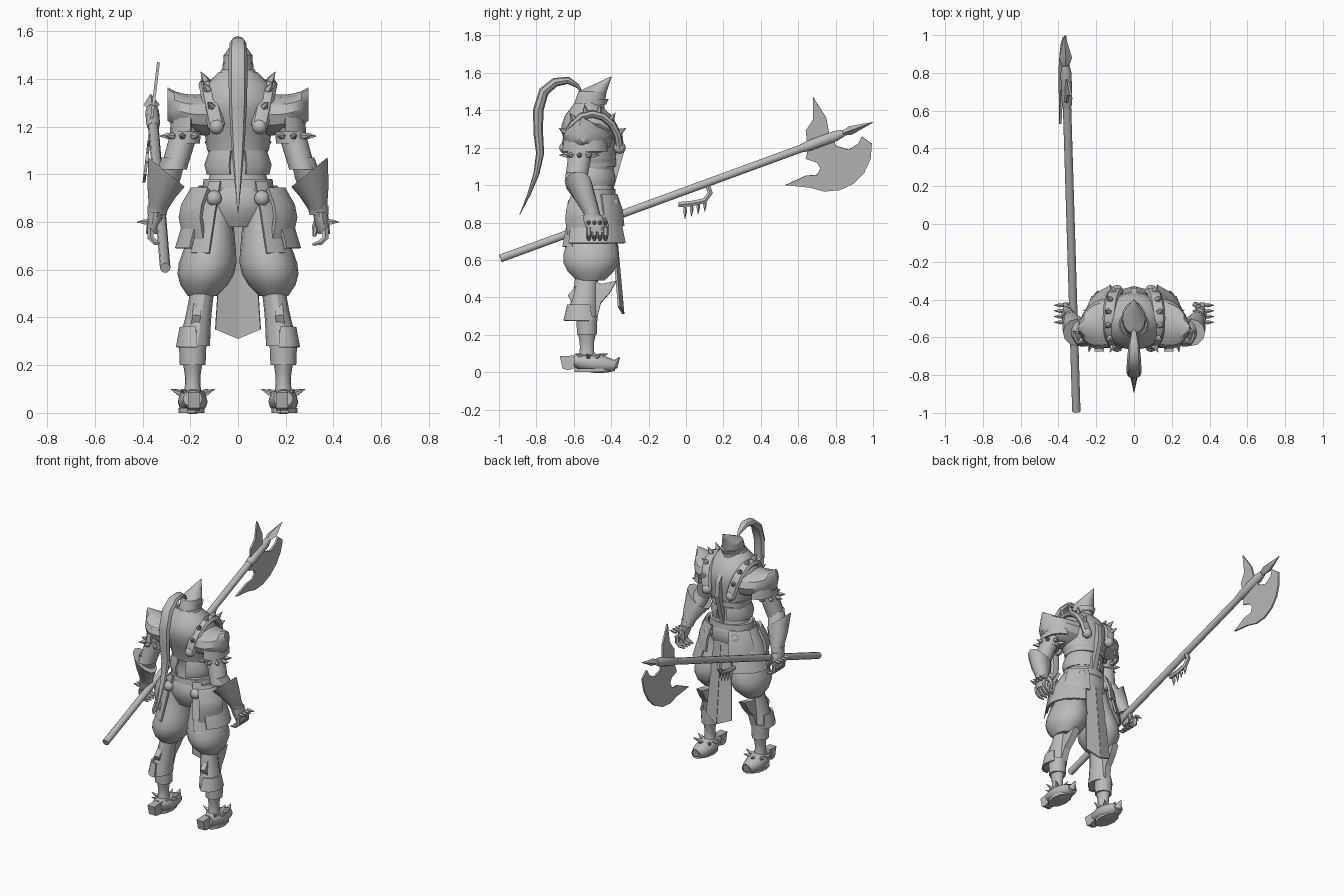
import bpy, bmesh
from math import sin, cos, pi, tau, radians
from mathutils import Vector

if "Cube" in bpy.data.objects:
    bpy.data.objects.remove(bpy.data.objects["Cube"])

COLOUR = (0.5, 0.5, 0.5, 1)
grey = bpy.data.materials.new("plain grey")
grey.use_nodes = True
grey.diffuse_color = COLOUR
grey.node_tree.nodes["Principled BSDF"].inputs["Base Color"].default_value = COLOUR

# The figure stands behind the middle, since the weapon reaches far forward
BODY_Y = -0.5
X, Y, Z = Vector((1, 0, 0)), Vector((0, 1, 0)), Vector((0, 0, 1))
SECTION = {'x': (Y, Z), 'y': (X, Z), 'z': (X, Y)}


def mix(a, b, t):
    return a + (b - a) * t


def finish(name, bm, mirror=True, thick=0, angle=40):
    """Turn a bmesh into an object, optionally thickened and mirrored."""
    bmesh.ops.recalc_face_normals(bm, faces=bm.faces)
    mesh = bpy.data.meshes.new(name)
    bm.to_mesh(mesh)
    bm.free()
    mesh.materials.append(grey)
    ob = bpy.data.objects.new(name, mesh)
    ob.location.y = BODY_Y
    bpy.context.collection.objects.link(ob)
    bpy.ops.object.select_all(action='DESELECT')
    ob.select_set(True)
    bpy.context.view_layer.objects.active = ob
    if thick:
        solid = ob.modifiers.new("thickness", 'SOLIDIFY')
        solid.thickness, solid.offset = thick, 0
        bpy.ops.object.modifier_apply(modifier=solid.name)
    bpy.ops.object.shade_smooth_by_angle(angle=radians(angle))
    if mirror:
        ob.modifiers.new("mirror", 'MIRROR').use_mirror_merge = False


def skin(bm, rings, closed=True):
    rows = [[bm.verts.new(point) for point in ring] for ring in rings]
    count = len(rows[0])
    for low, high in zip(rows, rows[1:]):
        for i in range(count if closed else count - 1):
            j = (i + 1) % count
            bm.faces.new((low[i], low[j], high[j], high[i]))
    if closed:
        bm.faces.new(rows[0])
        bm.faces.new(rows[-1])


def ellipse(centre, u, v, count):
    return [Vector(centre) + u * cos(tau * i / count) + v * sin(tau * i / count) for i in range(count)]


def loft(name, rule, axis='z', steps=6, sides=14, **options):
    """Elliptic sections; the rule maps 0..1 to a centre and two radii."""
    u, v = SECTION[axis]
    rings = []
    for i in range(steps + 1):
        centre, wide, deep = rule(i / steps)
        rings.append(ellipse(centre, u * wide, v * deep, sides))
    bm = bmesh.new()
    skin(bm, rings)
    finish(name, bm, **options)


def limb(name, start, end, wide, deep=1.0, swell=0.0, lean=1.0, **options):
    """Tapered body part with a swelling whose peak moves along with lean."""
    def rule(t):
        radius = mix(*wide, t) + swell * sin(pi * t ** lean)
        return mix(Vector(start), Vector(end), t), radius, radius * deep
    loft(name, rule, **options)


def add_tube(bm, path, radii, sides=8, side=X, flat=1.0):
    points = [Vector(p) for p in path]
    rings = []
    for i, (point, radius) in enumerate(zip(points, radii)):
        along = (points[min(i + 1, len(points) - 1)] - points[max(i - 1, 0)]).normalized()
        u = (side - along * side.dot(along)).normalized()
        rings.append(ellipse(point, u * radius, along.cross(u) * radius * flat, sides))
    skin(bm, rings)


def tube(name, path, radii, mirror=True, **options):
    bm = bmesh.new()
    add_tube(bm, path, radii, **options)
    finish(name, bm, mirror)


def spikes(name, pairs, radius, mirror=True):
    """Faceted studs, each from a base point along a direction."""
    bm = bmesh.new()
    for base, out in pairs:
        base, out = Vector(base), Vector(out)
        side = Y if abs(out.normalized().z) > 0.8 else Z
        path = [base - out * 0.3, base + out * 0.2, base + out]
        add_tube(bm, path, [radius * 0.7, radius, 0.001], sides=5, side=side)
    finish(name, bm, mirror, angle=20)


def spike_ring(name, centre, reach, length, angles, radius, lift=0.0):
    outs = [Vector((cos(radians(a)), sin(radians(a)), lift)) for a in angles]
    spikes(name, [(Vector(centre) + reach * (out - Z * lift), out * length) for out in outs], radius)


def flap(name, first, last, rows, centre=(0, 0), deep=0.75, thick=0.012, steps=6):
    """Curved plate: an arc of a flared cone, rows give height and radius."""
    angles = [radians(mix(first, last, i / steps)) for i in range(steps + 1)]
    bm = bmesh.new()
    skin(bm, [[(centre[0] + r * cos(a), centre[1] + r * deep * sin(a), z) for a in angles]
              for z, r in rows], closed=False)
    finish(name, bm, thick=thick)


def plate(name, outline, thick, place, mirror=True):
    """Flat outline set into space by the place rule."""
    bm = bmesh.new()
    bm.faces.new([bm.verts.new(place(a, b)) for a, b in outline])
    finish(name, bm, mirror, thick, angle=20)


def bosses(name, centres, radius):
    bm = bmesh.new()
    for centre in centres:
        made = bmesh.ops.create_uvsphere(bm, u_segments=10, v_segments=6, radius=radius)
        bmesh.ops.translate(bm, verts=made["verts"], vec=centre)
    finish(name, bm)


# Torso, belt and collar
limb("belly", (0, .01, .93), (0, .01, 1.14), wide=(.14, .14), deep=.85, swell=-.025, sides=20, mirror=False)
limb("chest", (0, .01, 1.1), (0, -.03, 1.43), wide=(.13, .08), deep=.9, swell=.07, lean=1.5, sides=20, mirror=False)
limb("belt", (0, .01, .93), (0, .01, .98), wide=(.15, .145), deep=.77, steps=1, sides=20, mirror=False)
limb("gorget", (0, -.03, 1.33), (0, -.03, 1.44), wide=(.12, .07), steps=2, mirror=False)
flap("waist_guard", -75, 75, [(1.1, .115), (1.04, .135), (1, .125)], deep=.9)
plate("chest_ridge", [(.08, 1.38), (.16, 1.28), (.17, 1.18), (.11, .97), (.05, 1.1)], .03,
      lambda y, z: (0, y, z), mirror=False)


# Studded straps arching over the shoulders
def strap_direction(angle):
    return Vector((.04 * sin(angle), .145 * cos(angle), .18 * sin(angle)))


strap_start = Vector((.09, 0, 1.2))
tube("shoulder_strap", [strap_start + strap_direction(pi * i / 8) for i in range(9)], [.036] * 9, flat=.6)
stud_directions = [strap_direction(radians(a)) for a in range(25, 156, 26)]
spikes("strap_spikes", [(strap_start + d * 1.07, d.normalized() * .045 + X * .015) for d in stud_directions], .017)
bosses("strap_bosses", [strap_start + strap_direction(a) for a in (0, pi)], .033)

# Ridged shoulder guards with raised outer tips
loft("shoulder_guard", lambda t: ((mix(.12, .295, t), mix(-.02, -.05, t), 1.25 + .045 * t ** 3),
                                  .02 + .11 * (1 - t ** 4), mix(.09, .07, t)), axis='x', sides=12, angle=30)
flap("shoulder_skirt", -85, 85, [(1.28, .08), (1.18, .09)], centre=(.19, -.04), deep=1.3)

# Arms
limb("upper_arm", (.2, -.05, 1.26), (.27, -.09, 1.02), wide=(.06, .055), deep=1.1)
limb("arm_band", (.225, -.07, 1.13), (.22, -.07, 1.18), wide=(.065, .065), steps=1)
spike_ring("arm_band_spikes", (.22, -.07, 1.16), .065, .045, range(-120, 121, 40), .015)
limb("forearm", (.27, -.09, 1.07), (.34, 0, .83), wide=(.05, .035), swell=.012)
limb("wrist_cuff", (.34, 0, .83), (.335, -.01, .87), wide=(.04, .045), steps=1)

# Slanted gauntlet cuffs, high on the outside of the elbow
bm = bmesh.new()
skin(bm, [ellipse((.338, 0, .84), X * .034, Y * .043, 12),
          ellipse((.32, -.04, .93), Vector((.06, 0, .025)), Y * .06, 12),
          ellipse((.3, -.075, 1.01), Vector((.076, 0, .062)), Y * .072, 12)])
finish("gauntlet", bm)

# Hands with curled fingers and knuckle spikes
limb("palm", (.345, 0, .84), (.36, .02, .75), wide=(.03, .025), deep=1.8, swell=.003)
knuckles = [Vector((.367, mix(-.02, .07, i / 3), .775)) for i in range(4)]
bm = bmesh.new()
for knuckle in knuckles:
    add_tube(bm, [knuckle, knuckle - Z * .04, knuckle - Vector((.02, 0, .06)), knuckle - Vector((.055, 0, .07))],
             [.016, .015, .013, .005], sides=6, side=Y)
add_tube(bm, [(.34, .06, .82), (.325, .075, .78), (.32, .07, .74)], [.017, .015, .007], sides=6)
finish("fingers", bm)
spikes("knuckle_spikes", [(k + Vector((.016, 0, .025)), X * .042) for k in knuckles], .012)

# Helmet with a forward pointing crest and a long plume
limb("face", (0, -.01, 1.36), (0, -.01, 1.46), wide=(.055, .058), deep=1.35, steps=2, mirror=False)
limb("helmet", (0, -.02, 1.42), (0, 0, 1.5), wide=(.065, .06), deep=1.3, steps=2, mirror=False)
limb("visor_band", (0, -.01, 1.43), (0, 0, 1.46), wide=(.063, .066), deep=1.35, steps=1, mirror=False)
limb("helmet_point", (0, 0, 1.5), (0, .1, 1.58), wide=(.06, .002), deep=1.3, steps=3, mirror=False)
plume = [(-.05, 1.49), (-.08, 1.53), (-.13, 1.56), (-.2, 1.55), (-.26, 1.5), (-.29, 1.4), (-.29, 1.28),
         (-.28, 1.17), (-.3, 1.06), (-.34, .95), (-.39, .84)]
tube("plume", [(0, y, z) for y, z in plume],
     [.002 + .038 * sin(pi * (i / 10) ** .9) for i in range(len(plume))], flat=.7, mirror=False)

# Hips, skirt plates and hanging cloth
limb("hips", (0, .01, .97), (0, 0, .78), wide=(.13, .1), deep=.8, swell=.04, sides=16, mirror=False)
flap("back_skirt", -60, -36, [(.97, .145), (.84, .19), (.67, .24)])
flap("side_skirt", -40, 62, [(.94, .155), (.84, .215), (.69, .26)])
flap("hip_guard", -50, -4, [(.94, .19), (.87, .23), (.82, .24), (.73, .22)], deep=.75, thick=.02)
flap("front_hip_guard", 20, 68, [(.95, .17), (.86, .21), (.78, .22)], deep=.8, thick=.016)
bosses("hip_bosses", [(.1, -.1, .9), (.1, .11, .9)], .034)
plate("front_cloth", [(0, .97), (.055, .97), (.095, .35), (0, .31)], .012,
      lambda x, z: (x, .165 - .25 * abs(x) - max(0, z - .85) / 2, z))

# Baggy trousers
limb("trouser_leg", (.075, 0, .95), (.15, -.01, .49), wide=(.075, .06), deep=1.25, swell=.058, lean=2.4,
     steps=10, sides=18)

# Greaves with knee wings
limb("greave", (.15, -.03, .51), (.185, -.06, .28), wide=(.05, .068), deep=1.25, swell=-.004, angle=30)
flap("greave_flare", -100, 40, [(.36, .054), (.275, .07)], centre=(.185, -.06), deep=1.3)
plate("knee_wing", [(-.03, .5), (.05, .47), (.13, .487), (.09, .42), (.045, .37), (.025, .29), (-.04, .32)], .045,
      lambda y, z: (.16 + .1 * (.48 - z), y, z))
plate("calf_fin", [(-.08, .47), (-.13, .41), (-.11, .37), (-.15, .28), (-.07, .31)], .035,
      lambda y, z: (.17 + .1 * (.45 - z), y, z))
limb("shin_cuff", (.19, -.03, .3), (.19, -.03, .2), wide=(.058, .054), steps=1)
limb("shin", (.19, -.03, .21), (.19, -.03, .06), wide=(.042, .042), deep=1.2, swell=-.01)

# Curled boots with heel spurs and ankle spikes
limb("boot", (.19, -.1, .06), (.19, .12, .035), wide=(.04, .035), swell=.025, deep=.85, axis='y')
tube("toe_curl", [(.19, .08, .035), (.19, .12, .04), (.19, .145, .08)], [.04, .028, .003], flat=.8)
sole = ellipse((.195, 0, 0), X * .055, Y * .1, 10)
plate("boot_sole", [point.xy for point in sole], .02, lambda x, y: (x, y, .01))
plate("heel_spur", [(-.07, .03), (-.13, .01), (-.16, .02), (-.175, .085), (-.07, .09)], .05,
      lambda y, z: (.185, y, z))
limb("ankle_cuff", (.19, -.02, .06), (.19, -.025, .09), wide=(.055, .05), deep=1.1, steps=1)
spike_ring("ankle_spikes", (.19, -.01, .08), .05, .045, range(-60, 181, 48), .013, lift=.45)

# Long polearm held in one hand
butt, tip = Vector((-.305, -.5, .605)), Vector((-.366, 1.5, 1.336))


def on_shaft(t, drop=0.0):
    return mix(butt, tip, t) - Z * drop


def in_blade(y, z):
    return (mix(-.51, -.39, z), y, z)


tube("shaft", [on_shaft(.004), on_shaft(.91)], [.022] * 2, sides=10, mirror=False)
tube("shaft_socket", [on_shaft(t) for t in (.81, .83, .9, .92)], [.024, .029, .029, .02], sides=10, mirror=False)
tube("shaft_point", [on_shaft(t) for t in (.9, .92, .94, 1)], [.015, .02, .034, .002], sides=4, flat=.7, mirror=False)
cutting_edge = [(1.26 + .235 * cos(radians(a)), 1.2 + .235 * sin(radians(a))) for a in range(-115, 6, 20)]
plate("axe_blade", [(1.16, 1.22), (1.14, 1.14), (1.2, 1.12), (1.22, 1.09), (1.2, 1.055), (1.14, 1.05), (1.03, 1)]
      + cutting_edge + [(1.44, 1.26), (1.42, 1.22), (1.37, 1.19), (1.3, 1.21), (1.29, 1.25)], .012, in_blade,
      mirror=False)
plate("axe_back_spike", [(1.15, 1.2), (1.14, 1.29), (1.18, 1.35), (1.18, 1.47), (1.25, 1.36), (1.27, 1.25)], .012,
      in_blade, mirror=False)

# Spiked hand guard under the shaft
tube("hand_guard", [on_shaft(.555), on_shaft(.565, .06), on_shaft(.55, .09), on_shaft(.515, .08), on_shaft(.48, .06)],
     [.016] * 5, sides=6, mirror=False)
spikes("guard_spikes", [(on_shaft(mix(.497, .55, i / 3), .1), Z * -.05) for i in range(4)], .011, mirror=False)
